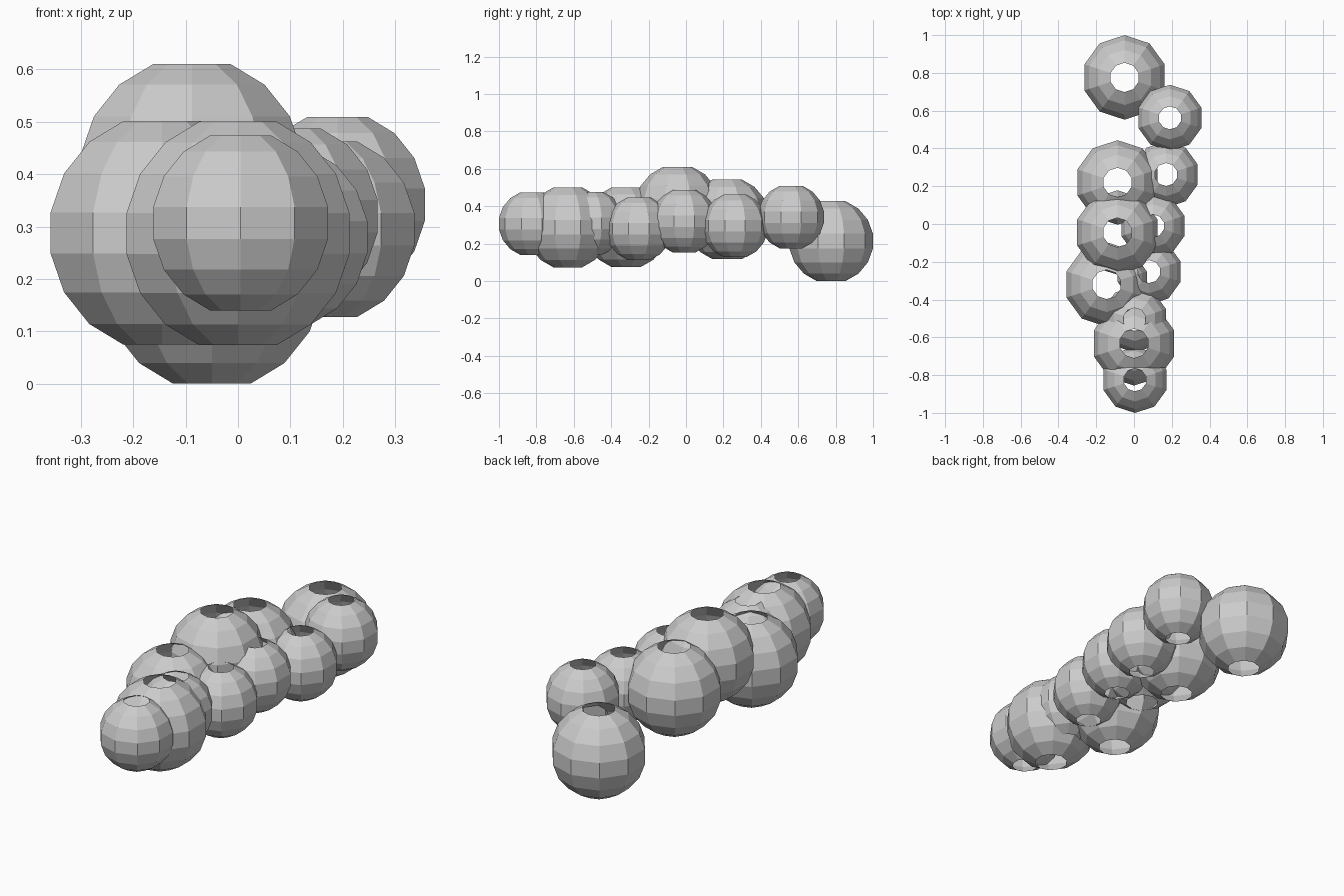
import bpy, bmesh
from math import sin, cos, radians

if "Cube" in bpy.data.objects:
    bpy.data.objects.remove(bpy.data.objects["Cube"])

SIDES = 10
LATS = (-70, -50, -30, -10, 10, 30, 50, 70)
BIG, SMALL = 0.227, 0.178


def bead(name, r, x, y, z):
    """Ten-sided faceted ball, open at both poles, one corner facing -y."""
    bm = bmesh.new()
    rings = []
    for lat in LATS:
        rad, h = r * cos(radians(lat)), r * sin(radians(lat))
        rings.append([bm.verts.new((rad * sin(radians(36 * i)),
                                    -rad * cos(radians(36 * i)), h))
                      for i in range(SIDES)])
    for lo, hi in zip(rings, rings[1:]):
        for i in range(SIDES):
            j = (i + 1) % SIDES
            bm.faces.new((lo[i], lo[j], hi[j], hi[i]))
    mesh = bpy.data.meshes.new(name)
    bm.to_mesh(mesh)
    bm.free()
    ob = bpy.data.objects.new(name, mesh)
    ob.location = (x, y, z)
    bpy.context.collection.objects.link(ob)
    return ob


# Large beads, back to front
large = [(-0.05, 0.776, 0.2135), (-0.087, 0.22, 0.33), (-0.088, -0.045, 0.397),
         (-0.145, -0.32, 0.288), (0.0, -0.632, 0.287)]
# Small beads, back to front
small = [(0.19, 0.562, 0.342), (0.17, 0.262, 0.295), (0.1, -0.01, 0.32),
         (0.08, -0.252, 0.28), (0.003, -0.505, 0.31), (0.005, -0.825, 0.307)]

for n, p in enumerate(large, 1):
    bead(f"large_bead_{n}", BIG, *p)
for n, p in enumerate(small, 1):
    bead(f"small_bead_{n}", SMALL, *p)
